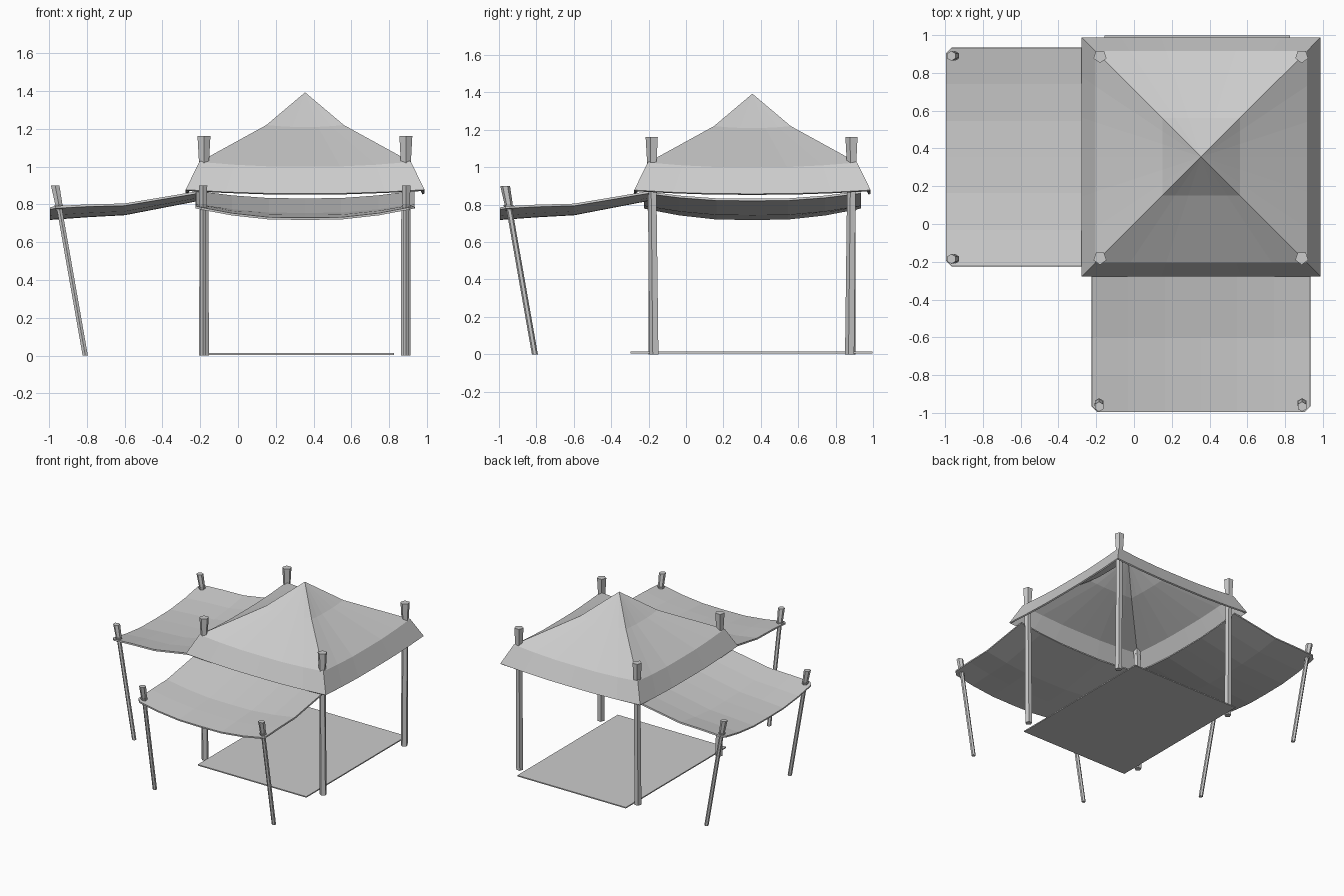
import bpy, bmesh, math
from mathutils import Vector

if "Cube" in bpy.data.objects:
    bpy.data.objects.remove(bpy.data.objects["Cube"], do_unlink=True)

grey = bpy.data.materials.new("plain grey")
grey.use_nodes = True
grey.diffuse_color = (0.6, 0.6, 0.6, 1)
grey.node_tree.nodes["Principled BSDF"].inputs["Base Color"].default_value = (0.6, 0.6, 0.6, 1)

C = 0.355                                   # centre of the main tent in x and y
STEPS = [-1, -0.67, -0.33, 0, 0.33, 0.67, 1]
SAG = [0, 0.6, 0.96, 1, 0.96, 0.6, 0]       # droop of cloth between two supports


def finish(name, bm, thickness=0):
    bmesh.ops.recalc_face_normals(bm, faces=bm.faces)
    mesh = bpy.data.meshes.new(name)
    bm.to_mesh(mesh)
    bm.free()
    mesh.materials.append(grey)
    obj = bpy.data.objects.new(name, mesh)
    bpy.context.collection.objects.link(obj)
    if thickness:
        mod = obj.modifiers.new("cloth thickness", "SOLIDIFY")
        mod.thickness = thickness
        mod.offset = -1
    return obj


def pole(name, sections, sides=5):
    """Faceted pole through (point, radius) sections."""
    bm = bmesh.new()
    rings = []
    for p, r in sections:
        rings.append([bm.verts.new(Vector(p) + Vector((
            r * math.sin(math.tau * i / sides), -r * math.cos(math.tau * i / sides), 0)))
            for i in range(sides)])
    for a, b in zip(rings, rings[1:]):
        for i in range(sides):
            j = (i + 1) % sides
            bm.faces.new((a[i], a[j], b[j], b[i]))
    bm.faces.new(rings[0][::-1])
    bm.faces.new(rings[-1])
    return finish(name, bm)


# Peaked main roof with its hanging valance
def roof_ring(bm, half, z, droop):
    ring = []
    for side in range(4):
        turn = side * math.pi / 2
        for u, s in zip(STEPS[:-1], SAG):
            x, y = u * half, -half
            ring.append(bm.verts.new((
                C + x * math.cos(turn) - y * math.sin(turn),
                C + x * math.sin(turn) + y * math.cos(turn), z - droop * s)))
    return ring


bm = bmesh.new()
rings = [roof_ring(bm, *r) for r in
         ((0.205, 1.22, 0.01), (0.56, 1.025, 0.025), (0.632, 0.878, 0.02))]
apex = bm.verts.new((C, C, 1.393))
count = len(rings[0])
for i in range(count):
    j = (i + 1) % count
    bm.faces.new((rings[0][i], rings[0][j], apex))
    for a, b in zip(rings, rings[1:]):
        bm.faces.new((b[i], b[j], a[j], a[i]))
finish("main_roof", bm, 0.012)


# Sagging side awnings: rows are (distance out, edge height, droop)
def awning(name, place):
    bm = bmesh.new()
    rows = [(-0.2, 0.872, 0.04), (-0.6, 0.805, 0.05), (-0.8, 0.8, 0.056), (-0.995, 0.79, 0.06)]
    grid = [[bm.verts.new(place(C + u * 0.578, d, z - droop * s))
             for u, s in zip(STEPS, SAG)] for d, z, droop in rows]
    for a, b in zip(grid, grid[1:]):
        for i in range(len(STEPS) - 1):
            bm.faces.new((b[i], b[i + 1], a[i + 1], a[i]))
    bmesh.ops.bevel(bm, geom=[grid[-1][0], grid[-1][-1]], offset=0.03,
                    affect='VERTICES', segments=1)
    obj = finish(name, bm, 0.012)
    if obj.data.polygons[0].normal.z < 0:
        obj.data.flip_normals()


def front(along, out, z):
    return (along, out, z)


def right(along, out, z):
    return (out, along, z)


for label, place in (("front", front), ("right", right)):
    awning(label + "_awning", place)
    # Leaning poles with flared tops and cloth ties
    for i, along in enumerate((-0.185, 0.89)):
        tag = f"{label}_awning_{i + 1}"
        pole(tag + "_pole", [(place(along, -0.808, 0), 0.016),
                             (place(along, -0.947, 0.79), 0.016),
                             (place(along, -0.948, 0.8), 0.022),
                             (place(along, -0.967, 0.9), 0.026)], 6)
        pole(tag + "_tie", [(place(along, -0.945, 0.768), 0.019),
                            (place(along, -0.949, 0.798), 0.027)], 6)

# Upright corner posts, each with a flared peg above the roof
for i, x in enumerate((-0.18, 0.888)):
    for j, y in enumerate((-0.18, 0.888)):
        base = (x, C + (y - C) * 0.98)
        tag = f"{('right', 'left')[i]}_{('front', 'back')[j]}"
        pole(tag + "_post", [((*base, 0), 0.027), ((x, y, 1.03), 0.025)])
        pole(tag + "_peg", [((x, y, 0.99), 0.026), ((x, y, 1.162), 0.036)])

# Ground mat
bm = bmesh.new()
bmesh.ops.create_cube(bm, size=1)
bmesh.ops.scale(bm, vec=(0.98, 1.295, 0.009), verts=bm.verts)
bmesh.ops.translate(bm, vec=(0.335, 0.35, 0.009), verts=bm.verts)
finish("ground_mat", bm)
